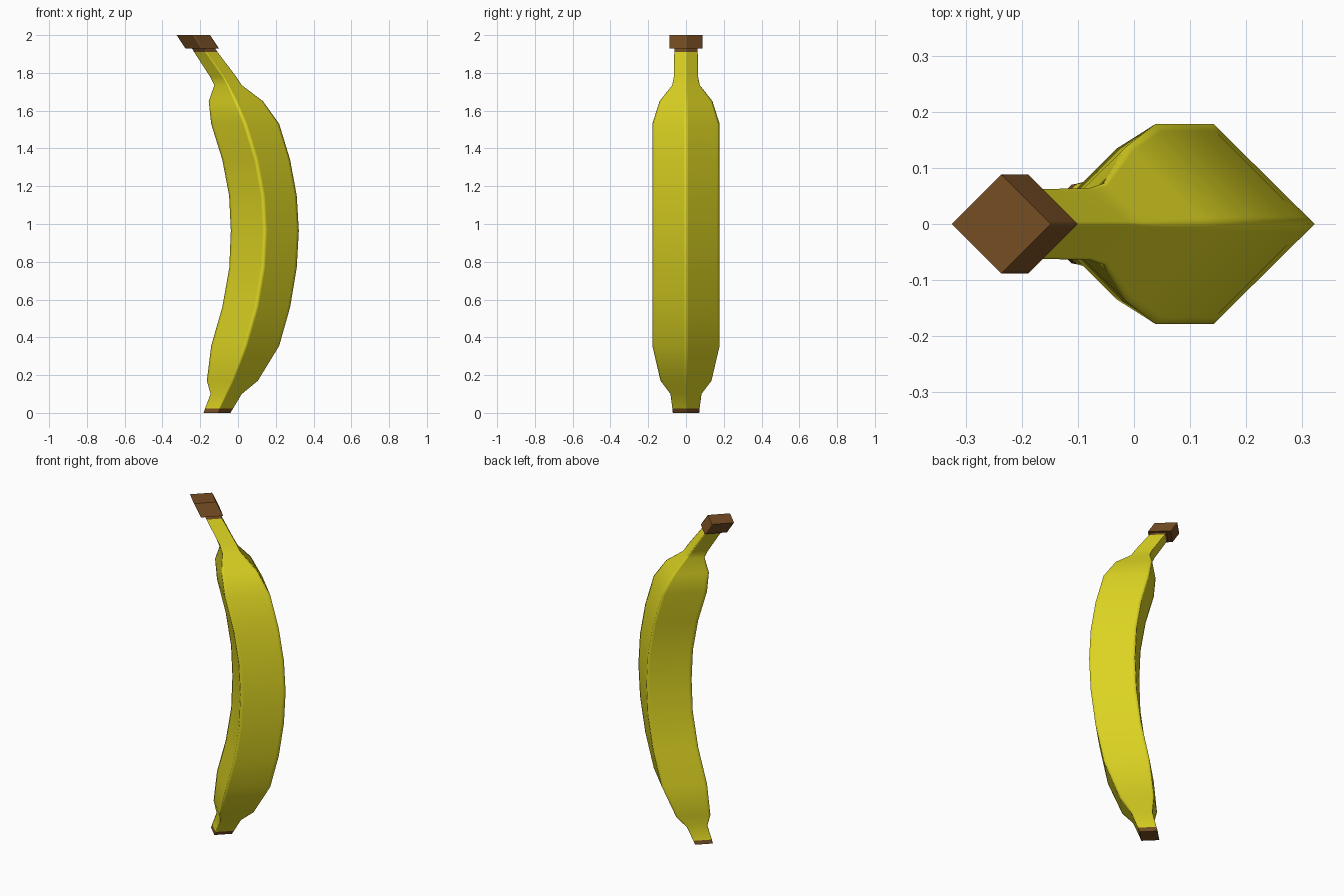
import bpy, bmesh
from mathutils import Vector

if "Cube" in bpy.data.objects:
    bpy.data.objects.remove(bpy.data.objects["Cube"])


def material(name, rgb):
    m = bpy.data.materials.new(name)
    m.diffuse_color = (*rgb, 1)
    m.use_nodes = True
    m.node_tree.nodes["Principled BSDF"].inputs["Base Color"].default_value = m.diffuse_color
    return m


yellow = material("banana yellow", (0.72, 0.66, 0.016))
brown = material("stem brown", (0.18, 0.075, 0.017))


def ring(bm, z, left, right, ry):
    """Horizontal diamond ring with support points close to each ridge."""
    cx, rx = (left + right) / 2, (right - left) / 2
    corners = [Vector((cx + rx, 0, z)), Vector((cx, ry, z)),
               Vector((cx - rx, 0, z)), Vector((cx, -ry, z))]
    pts = []
    for i, a in enumerate(corners):
        b = corners[(i + 1) % 4]
        pts += [a, a.lerp(b, 0.07), a.lerp(b, 0.93)]
    return [bm.verts.new(p) for p in pts]


def loft(name, sections, is_brown):
    """Skin the rings, close both ends and colour by height."""
    bm = bmesh.new()
    rings = [ring(bm, *s) for s in sections]
    for a, b in zip(rings, rings[1:]):
        for i in range(12):
            j = (i + 1) % 12
            bm.faces.new((a[i], a[j], b[j], b[i]))
    bm.faces.new(rings[0][::-1])
    bm.faces.new(rings[-1])
    for f in bm.faces:
        f.smooth = True
        f.material_index = int(is_brown(f.calc_center_median().z))
    bmesh.ops.recalc_face_normals(bm, faces=bm.faces)
    # keep the end rims crisp
    for e in bm.edges:
        if len(e.link_faces) == 2 and any(len(f.verts) > 4 for f in e.link_faces):
            e.smooth = False
    me = bpy.data.meshes.new(name)
    bm.to_mesh(me)
    bm.free()
    me.materials.append(yellow)
    me.materials.append(brown)
    ob = bpy.data.objects.new(name, me)
    bpy.context.collection.objects.link(ob)
    return ob


# curved fruit: z, inner x, outer x, half depth
loft("banana_body", [
    (0.0, -0.182, -0.04, 0.07),
    (0.022, -0.175, -0.027, 0.072),
    (0.10, -0.145, 0.02, 0.082),
    (0.17, -0.165, 0.105, 0.135),
    (0.355, -0.142, 0.218, 0.178),
    (0.56, -0.083, 0.276, 0.178),
    (0.77, -0.046, 0.311, 0.178),
    (0.965, -0.038, 0.322, 0.178),
    (1.15, -0.047, 0.311, 0.178),
    (1.34, -0.083, 0.276, 0.178),
    (1.53, -0.142, 0.218, 0.178),
    (1.65, -0.155, 0.132, 0.14),
    (1.735, -0.125, 0.02, 0.073),
    (1.78, -0.148, -0.01, 0.064),
    (1.91, -0.232, -0.108, 0.062),
    (1.94, -0.25, -0.128, 0.062),
], lambda z: z < 0.02 or z > 1.91)

# slanted brown block at the end of the stem
loft("stem_cap", [
    (1.928, -0.277, -0.1, 0.088),
    (1.94, -0.285, -0.108, 0.088),
    (1.99, -0.318, -0.141, 0.088),
    (2.0, -0.325, -0.148, 0.088),
], lambda z: True)
